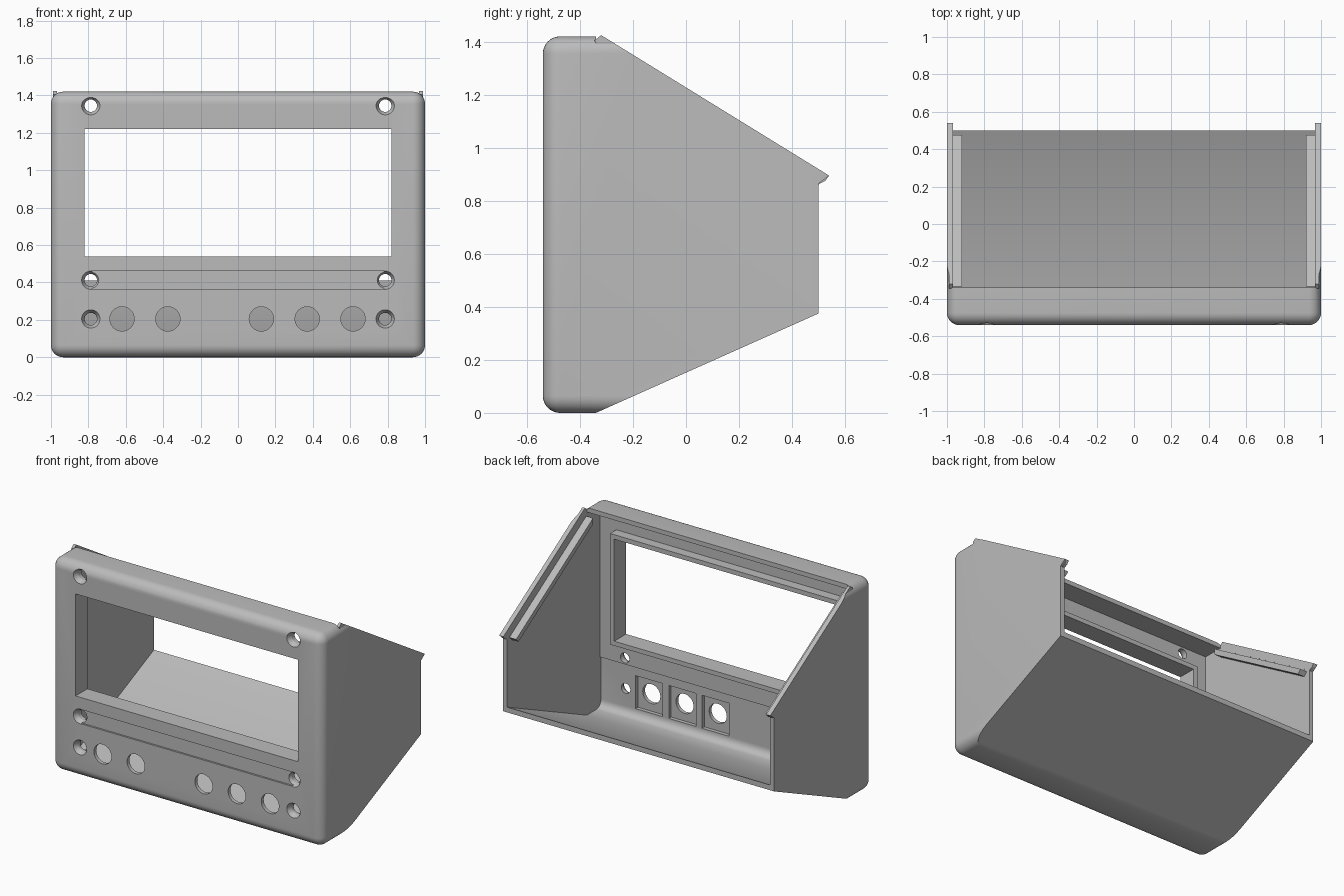
import bpy, bmesh, math
from mathutils import Matrix

cube = bpy.data.objects.get("Cube")
if cube:
    bpy.data.objects.remove(cube, do_unlink=True)

grey = bpy.data.materials.new("plain grey")
grey.use_nodes = True
grey.diffuse_color = (0.5, 0.5, 0.5, 1)
grey.node_tree.nodes["Principled BSDF"].inputs["Base Color"].default_value = (0.5, 0.5, 0.5, 1)

FRONT = -0.54
WALL = 0.97          # inner face of the side walls


def make(name, bm):
    bmesh.ops.recalc_face_normals(bm, faces=bm.faces)
    mesh = bpy.data.meshes.new(name)
    bm.to_mesh(mesh)
    bm.free()
    mesh.materials.append(grey)
    ob = bpy.data.objects.new(name, mesh)
    bpy.context.collection.objects.link(ob)
    return ob


def box(name, x0, x1, y0, y1, z0, z1, radius=0):
    bm = bmesh.new()
    bmesh.ops.create_cube(bm, size=1)
    for v in bm.verts:
        v.co = (x1 if v.co.x > 0 else x0, y1 if v.co.y > 0 else y0, z1 if v.co.z > 0 else z0)
    if radius:   # round everything except the rear rim
        edges = [e for e in bm.edges if min(v.co.y for v in e.verts) < y1 - 0.01]
        bmesh.ops.bevel(bm, geom=edges, offset=radius, segments=8, profile=0.5, affect='EDGES')
    return make(name, bm)


def prism(name, profile, x0, x1):
    """Side profile of (y, z) points swept across x."""
    bm = bmesh.new()
    face = bm.faces.new([bm.verts.new((x0, y, z)) for y, z in profile])
    swept = bmesh.ops.extrude_face_region(bm, geom=[face])["geom"]
    for v in swept:
        if isinstance(v, bmesh.types.BMVert):
            v.co.x = x1
    return make(name, bm)


def drill(x, z, r_front, r_back, y0, y1):
    bm = bmesh.new()
    place = Matrix.Translation((x, (y0 + y1) / 2, z)) @ Matrix.Rotation(-math.pi / 2, 4, 'X')
    bmesh.ops.create_cone(bm, cap_ends=True, segments=40, radius1=r_front, radius2=r_back,
                          depth=y1 - y0, matrix=place)
    return make("drill", bm)


def combine(target, tool, operation):
    """Apply a boolean and discard the tool."""
    mod = target.modifiers.new("cut", 'BOOLEAN')
    mod.object, mod.operation, mod.solver = tool, operation, 'EXACT'
    graph = bpy.context.evaluated_depsgraph_get()
    mesh = bpy.data.meshes.new_from_object(target.evaluated_get(graph))
    target.modifiers.clear()
    target.data = mesh
    bpy.data.objects.remove(tool, do_unlink=True)


# Rounded shell trimmed to the wedge-shaped side profile
case = box("enclosure", -1, 1, FRONT, 0.8, 0, 1.42, radius=0.065)
outline = [(-0.7, -0.1), (-0.564, -0.1), (-0.34, 0), (0.5, 0.375), (0.5, 0.865),
           (0.54, 0.895), (-0.335, 1.434), (-0.7, 1.6)]
outline[1] = (-0.34, -0.1)
combine(case, prism("trim", outline, -1.2, 1.2), 'INTERSECT')

# Hollow interior, open at the rear and along the sloping top
r = 0.05
corner = [(-0.49 + r - r * math.cos(a), 0.035 + r - r * math.sin(a))
          for a in [i * math.pi / 12 for i in range(7)]]
inside = corner + [(-0.34, 0.035), (0.8, 0.544), (0.8, 1.7), (-0.34, 1.7), (-0.34, 1.39),
                   (-0.48, 1.39), (-0.48, 0.37), (-0.49, 0.37)]
combine(case, prism("cavity", inside, -WALL, WALL), 'DIFFERENCE')

# Raised rim behind the display, then the display opening
combine(case, box("rim", -0.85, 0.85, -0.5, -0.415, 0.51, 1.25), 'UNION')
combine(case, box("opening", -0.82, 0.82, -0.7, -0.3, 0.54, 1.22), 'DIFFERENCE')

# Shallow strip between the middle screws
combine(case, box("strip", -0.78, 0.78, -0.7, FRONT + 0.012, 0.365, 0.46), 'DIFFERENCE')

# Button holes with square pockets behind
for x in (-0.62, -0.375, 0.125, 0.37, 0.615):
    combine(case, box("pocket", x - 0.1, x + 0.1, -0.515, -0.4, 0.09, 0.31), 'DIFFERENCE')
    combine(case, drill(x, 0.205, 0.065, 0.065, -0.6, -0.45), 'DIFFERENCE')

# Countersunk screw holes
for x in (-0.787, 0.787):
    for z in (0.205, 0.412, 1.345):
        combine(case, drill(x, z, 0.033, 0.033, -0.6, -0.45), 'DIFFERENCE')
        combine(case, drill(x, z, 0.05, 0.033, FRONT - 0.002, FRONT + 0.03), 'DIFFERENCE')


# Lid guides: an upper lip and a lower rail on each side wall
def slope(y, drop=0):
    return (y, 0.895 + (0.54 - y) * 0.616 - drop)


lip = [(-0.345, 1.405), slope(-0.32), slope(0.54), (0.525, 0.875), (0.5, 0.862), (-0.33, 1.373)]
rail = [slope(-0.335, 0.07), slope(0.475, 0.07), slope(0.45, 0.11), slope(-0.335, 0.11)]
parts = [case]
for side, s in (("left", 1), ("right", -1)):
    parts.append(prism(side + "_lid_lip", lip, s * (WALL - 0.001), s * 0.988))
    parts.append(prism(side + "_lid_rail", rail, s * 0.92, s * (WALL + 0.002)))

bpy.ops.object.select_all(action='DESELECT')
for ob in parts:
    ob.select_set(True)
bpy.context.view_layer.objects.active = case
bpy.ops.object.shade_smooth_by_angle(angle=math.radians(25))
